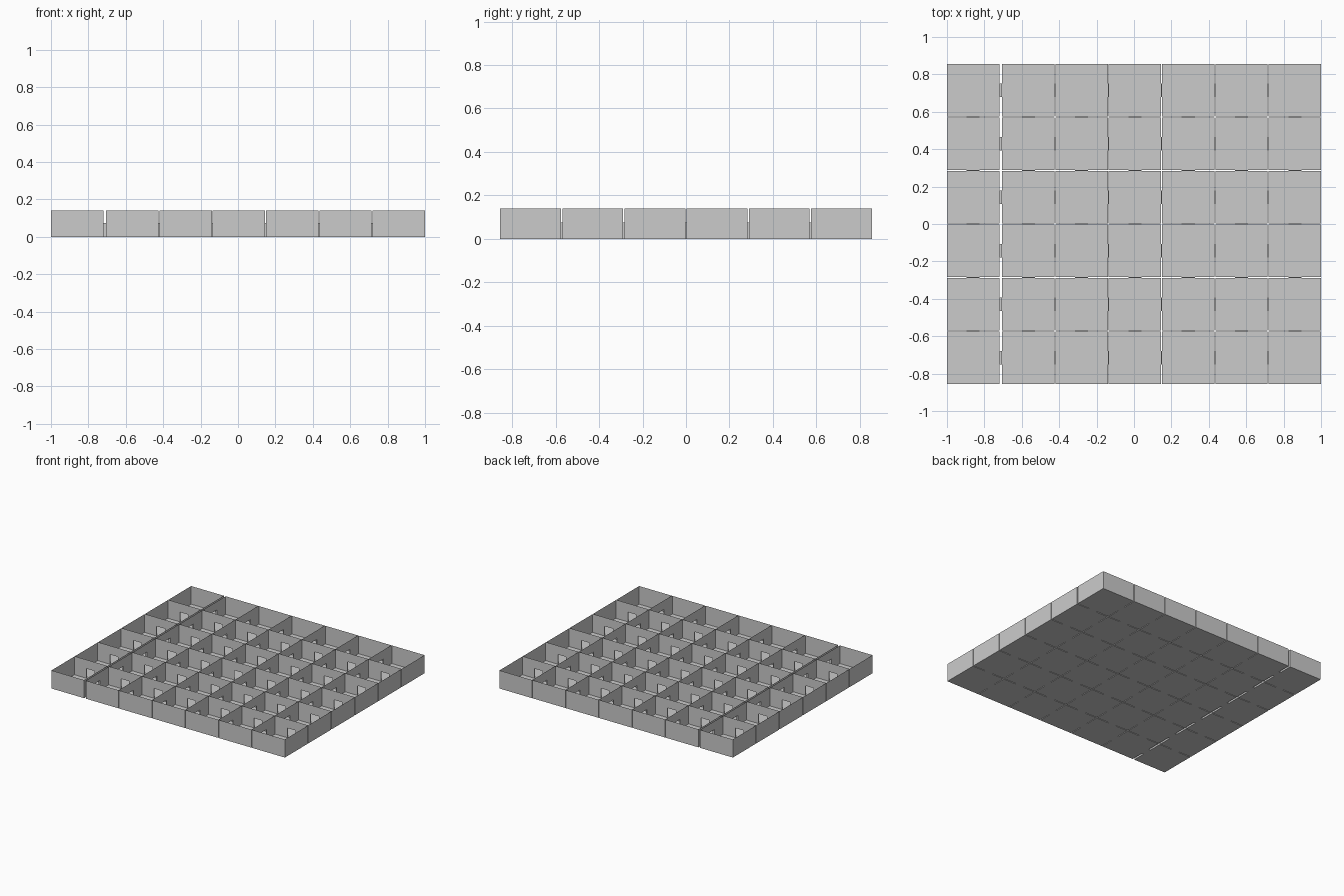
import bpy, bmesh
from mathutils import Vector

if "Cube" in bpy.data.objects:
    bpy.data.objects.remove(bpy.data.objects["Cube"])

NX, NY = 7, 6
S, H = 0.28, 0.14            # room side and wall height
DW, DH = 0.07, 0.075         # doorway width and height

# room origins: the first x gap is wider than the others
xs = [-1.0 + i * (S + 0.005) + (0.01 if i > 0 else 0) for i in range(NX)]
GY = 0.006
ys = [-0.855 + j * (S + GY) for j in range(NY)]


def quad(bm, *pts):
    bm.faces.new([bm.verts.new(p) for p in pts])


def wall(bm, a, b, door):
    """Vertical sheet from a to b, optionally with a central doorway."""
    a, b = Vector((*a, 0)), Vector((*b, 0))
    d = (b - a).normalized()
    mid = (a + b) / 2

    def panel(p, q, z0, z1):
        lo, hi = Vector((0, 0, z0)), Vector((0, 0, z1))
        quad(bm, p + lo, q + lo, q + hi, p + hi)

    if not door:
        panel(a, b, 0, H)
        return
    l, r = mid - d * DW / 2, mid + d * DW / 2
    panel(a, l, 0, H)
    panel(r, b, 0, H)
    panel(l, r, DH, H)


def finish(bm, name):
    bmesh.ops.remove_doubles(bm, verts=bm.verts, dist=1e-5)
    me = bpy.data.meshes.new(name)
    bm.to_mesh(me)
    bm.free()
    ob = bpy.data.objects.new(name, me)
    bpy.context.collection.objects.link(ob)


def passage(bm, x0, x1, y0, y1, along_x):
    """Open-ended sleeve bridging the gap between two doorways."""
    for z in (0, DH):
        quad(bm, (x0, y0, z), (x1, y0, z), (x1, y1, z), (x0, y1, z))
    if along_x:
        for y in (y0, y1):
            quad(bm, (x0, y, 0), (x1, y, 0), (x1, y, DH), (x0, y, DH))
    else:
        for x in (x0, x1):
            quad(bm, (x, y0, 0), (x, y1, 0), (x, y1, DH), (x, y0, DH))


# open-topped rooms with doorways on every inner wall
for i, x in enumerate(xs):
    for j, y in enumerate(ys):
        bm = bmesh.new()
        c = [(x, y), (x + S, y), (x + S, y + S), (x, y + S)]
        quad(bm, *[(px, py, 0) for px, py in c])
        doors = [j > 0, i < NX - 1, j < NY - 1, i > 0]
        for k in range(4):
            wall(bm, c[k], c[(k + 1) % 4], doors[k])
        finish(bm, f"room_{i}_{j}")

# short passages linking neighbouring rooms
bm = bmesh.new()
for i, x in enumerate(xs):
    for j, y in enumerate(ys):
        cx, cy = x + S / 2, y + S / 2
        if i < NX - 1:
            passage(bm, x + S, xs[i + 1], cy - DW / 2, cy + DW / 2, True)
        if j < NY - 1:
            passage(bm, cx - DW / 2, cx + DW / 2, y + S, ys[j + 1], False)
finish(bm, "door_passages")
